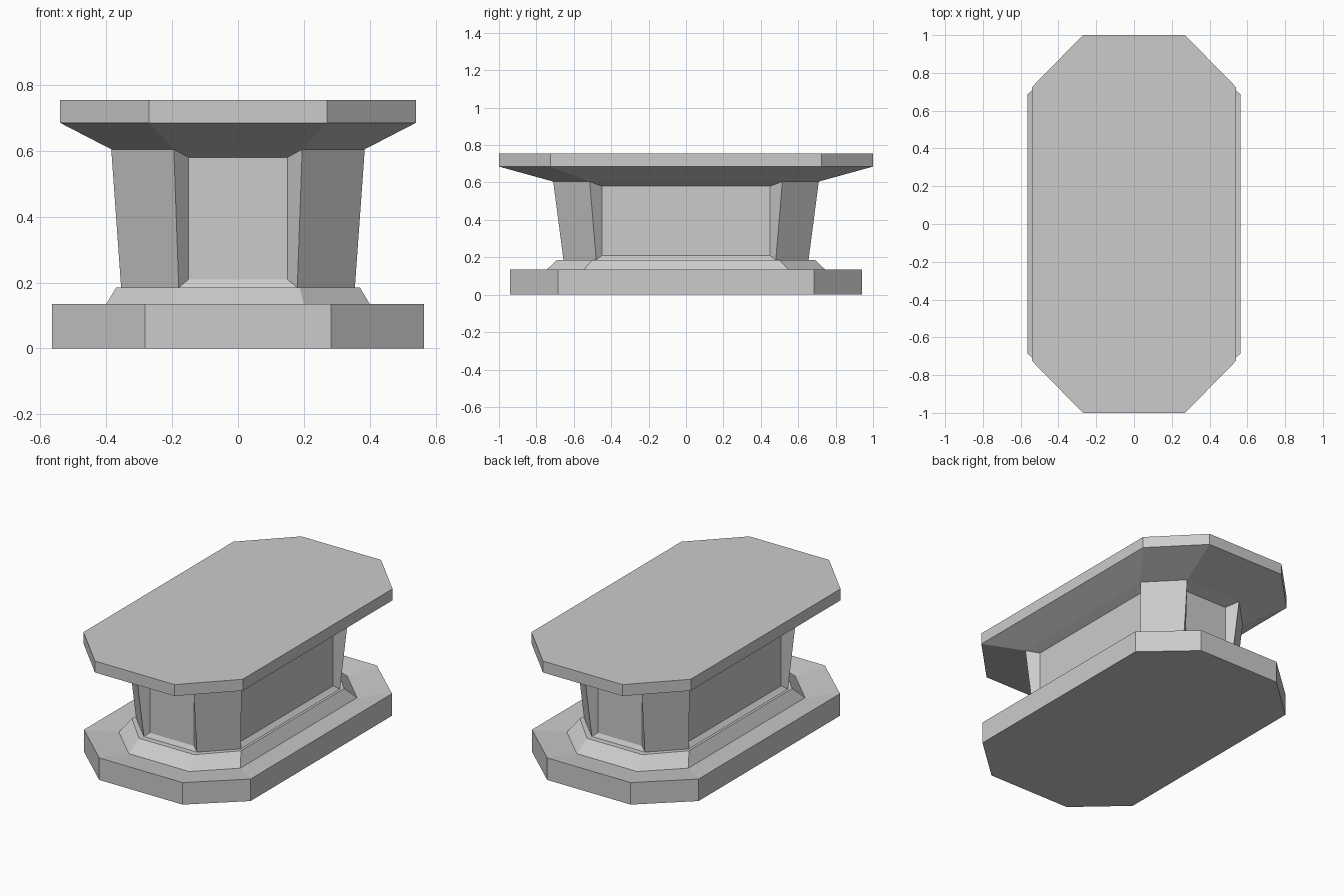
import bpy, bmesh

if "Cube" in bpy.data.objects:
    bpy.data.objects.remove(bpy.data.objects["Cube"])


def octagon(bm, hx, hy, cx, cy, z):
    """Ring of 8 verts: half sizes hx, hy; short-end half width cx; long-side half length cy."""
    pts = [(-cx, -hy), (cx, -hy), (hx, -cy), (hx, cy),
           (cx, hy), (-cx, hy), (-hx, cy), (-hx, -cy)]
    return [bm.verts.new((x, y, z)) for x, y in pts]


def bridge(bm, a, b):
    n = len(a)
    return [bm.faces.new((a[i], a[(i + 1) % n], b[(i + 1) % n], b[i])) for i in range(n)]


def finish(name, bm):
    bmesh.ops.recalc_face_normals(bm, faces=bm.faces)
    me = bpy.data.meshes.new(name)
    bm.to_mesh(me)
    bm.free()
    ob = bpy.data.objects.new(name, me)
    bpy.context.collection.objects.link(ob)
    return ob


def loft(name, sections, cap_bottom=False, cap_top=False):
    bm = bmesh.new()
    rings = [octagon(bm, *s) for s in sections]
    for a, b in zip(rings, rings[1:]):
        bridge(bm, a, b)
    if cap_bottom:
        bm.faces.new(rings[0][::-1])
    if cap_top:
        bm.faces.new(rings[-1])
    return finish(name, bm)


COLUMN_FOOT = (0.355, 0.655, 0.18, 0.48, 0.185)
COLUMN_HEAD = (0.385, 0.71, 0.195, 0.515, 0.605)
SLAB_EDGE = (0.54, 1.0, 0.27, 0.725, 0.685)

# Foot slab with slightly dished top and a sloped plinth
loft("base", [
    (0.565, 0.94, 0.283, 0.685, 0.0),
    (0.565, 0.94, 0.283, 0.685, 0.135),
    (0.412, 0.765, 0.205, 0.565, 0.115),
    (0.37, 0.69, 0.187, 0.50, 0.185),
    COLUMN_FOOT], cap_bottom=True)

# Top slab with flared underside
loft("top_slab", [COLUMN_HEAD, SLAB_EDGE, SLAB_EDGE[:4] + (0.755,)], cap_top=True)

# Column: corner piers with a recessed panel on each of the four sides
bm = bmesh.new()
foot = octagon(bm, *COLUMN_FOOT)
head = octagon(bm, *COLUMN_HEAD)
inner = [octagon(bm, 0.33, 0.64, 0.15, 0.45, z) for z in (0.21, 0.58)]
for i in range(8):
    j = (i + 1) % 8
    if i % 2:
        bm.faces.new((foot[i], foot[j], head[j], head[i]))
    else:
        outer_loop = [foot[i], foot[j], head[j], head[i]]
        panel_loop = [inner[0][i], inner[0][j], inner[1][j], inner[1][i]]
        bridge(bm, outer_loop, panel_loop)
        bm.faces.new(panel_loop)
column = finish("column", bm)
